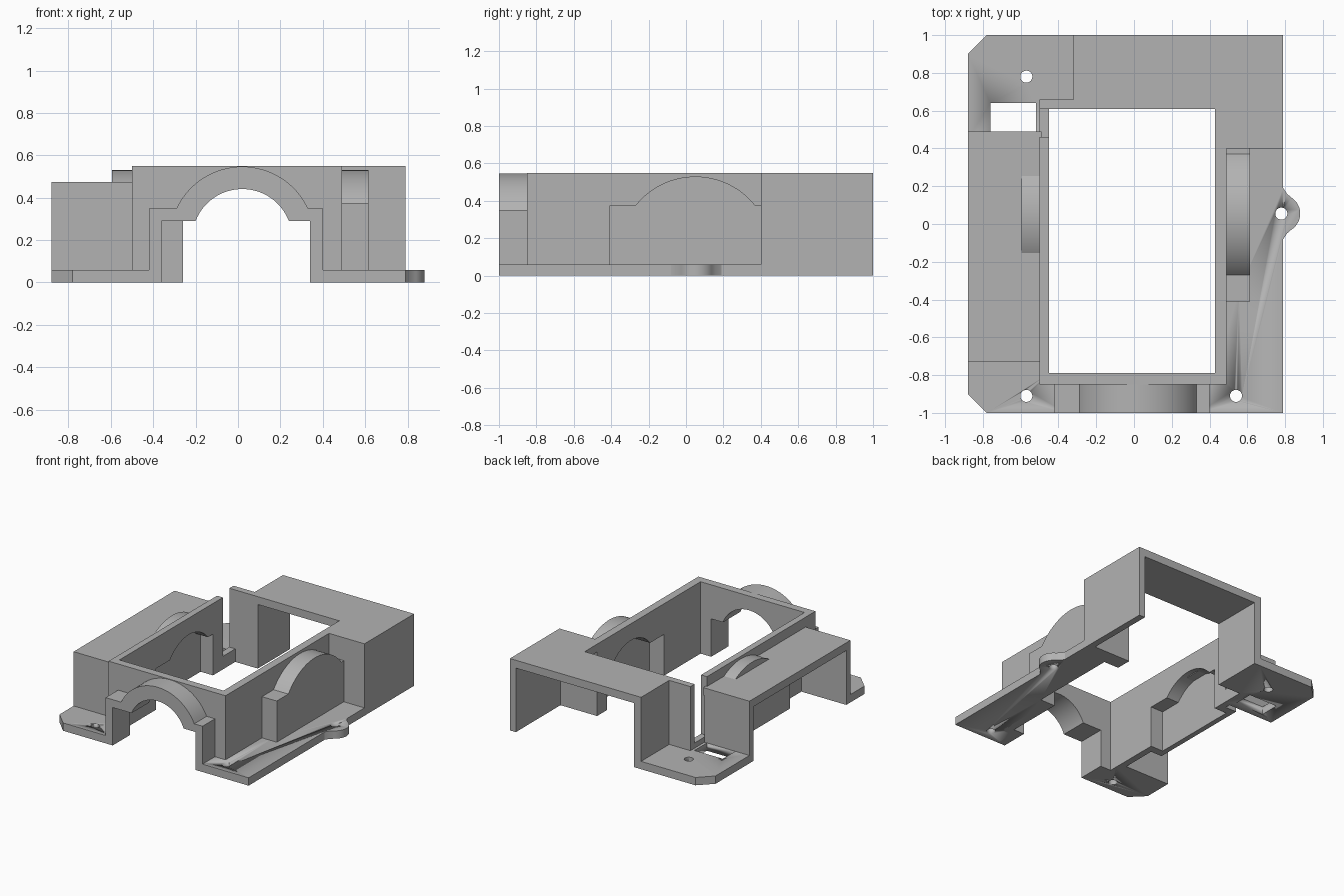
import bpy, bmesh, math
from mathutils import Vector

cube = bpy.data.objects.get("Cube")
if cube:
    bpy.data.objects.remove(cube, do_unlink=True)

grey = bpy.data.materials.new("plain_grey")
grey.use_nodes = True
grey.diffuse_color = (0.45, 0.45, 0.45, 1)
grey.node_tree.nodes["Principled BSDF"].inputs["Base Color"].default_value = (0.45, 0.45, 0.45, 1)

PLACE = {"x": lambda a, b, t: (t, a, b),
         "y": lambda a, b, t: (a, t, b),
         "z": lambda a, b, t: (a, b, t)}


def prism(name, outline, axis, lo, hi):
    """Extrude a flat outline along an axis."""
    bm = bmesh.new()
    face = bm.faces.new([bm.verts.new(PLACE[axis](a, b, lo)) for a, b in outline])
    ext = bmesh.ops.extrude_face_region(bm, geom=[face], use_keep_orig=True)
    verts = [v for v in ext["geom"] if isinstance(v, bmesh.types.BMVert)]
    bmesh.ops.translate(bm, verts=verts, vec=Vector(PLACE[axis](0, 0, hi - lo)))
    bmesh.ops.recalc_face_normals(bm, faces=bm.faces)
    mesh = bpy.data.meshes.new(name)
    bm.to_mesh(mesh)
    bm.free()
    mesh.materials.append(grey)
    obj = bpy.data.objects.new(name, mesh)
    bpy.context.collection.objects.link(obj)
    activate(obj)
    bpy.ops.object.shade_smooth_by_angle(angle=math.radians(30))
    return obj


def activate(obj):
    bpy.ops.object.select_all(action="DESELECT")
    obj.select_set(True)
    bpy.context.view_layer.objects.active = obj


def rect(a0, a1, b0, b1):
    return [(a0, b0), (a1, b0), (a1, b1), (a0, b1)]


def arc(ca, cb, r, start, end, n=32):
    return [(ca + r * math.cos(start + (end - start) * i / n),
             cb + r * math.sin(start + (end - start) * i / n)) for i in range(n + 1)]


def arch(c, cz, r, a0, a1, shoulder, base=0.0):
    """Open outline: post, shoulder, round crown, shoulder, post."""
    t = math.asin((shoulder - cz) / r)
    return [(a0, base), (a0, shoulder)] + arc(c, cz, r, math.pi - t, t) + [(a1, shoulder), (a1, base)]


def band(outer, inner):
    return outer + inner[::-1]


def cut(obj, outline):
    cutter = prism("cutter", outline, "z", -0.1, 0.2)
    cutter.hide_render = True
    mod = obj.modifiers.new("cut", "BOOLEAN")
    mod.operation = "DIFFERENCE"
    mod.solver = "EXACT"
    mod.object = cutter
    activate(obj)
    bpy.ops.object.modifier_apply(modifier=mod.name)
    bpy.data.objects.remove(cutter, do_unlink=True)


def screw_hole(obj, x, y):
    cut(obj, arc(x, y, 0.032, 0, math.tau * 23 / 24, 23))


TOP, LOW, T = 0.55, 0.475, 0.06

# Mounting flanges
ear = [(0.79, -0.08), (0.81, -0.05)] + arc(0.78, 0.055, 0.1, -1.0, 1.0, 20) + [(0.81, 0.16), (0.79, 0.19)]
right_flange = prism("right_flange", [(0.34, -1), (0.79, -1)] + ear + [
    (0.79, 0.42), (0.43, 0.42), (0.43, 0.34), (0.555, 0.34), (0.555, -0.35),
    (0.43, -0.35), (0.43, -0.79), (0.34, -0.79)], "z", 0, T)
screw_hole(right_flange, 0.54, -0.91)
screw_hole(right_flange, 0.78, 0.055)

front_flange = prism("front_left_flange", [
    (-0.88, -0.9), (-0.78, -1), (-0.36, -1), (-0.36, -0.79),
    (-0.45, -0.79), (-0.45, -0.73), (-0.88, -0.73)], "z", 0, T)
screw_hole(front_flange, -0.57, -0.91)

back_flange = prism("back_left_flange", [
    (-0.88, 0.45), (-0.45, 0.45), (-0.45, 0.62), (-0.31, 0.62),
    (-0.31, 1), (-0.78, 1), (-0.88, 0.9)], "z", 0, T)
screw_hole(back_flange, -0.57, 0.78)
cut(back_flange, rect(-0.76, -0.52, 0.49, 0.64))
prism("gap_lip", rect(-0.5, -0.45, 0.46, 0.61), "z", 0, 0.1)

# Front wall with its projecting arch
front_out = arch(0.02, 0.205, 0.342, -0.42, 0.40, 0.35)
front_in = arch(0.02, 0.205, 0.236, -0.36, 0.34, 0.29)
prism("front_arch", band(front_out, front_in), "y", -1, -0.84)
prism("front_wall", band([(-0.5, 0), (-0.5, TOP), (0.49, TOP), (0.49, 0)], front_in),
      "y", -0.85, -0.79)

# Side walls, each with a closed bearing hump
side_out = arch(0.05, 0.122, 0.408, -0.41, 0.40, 0.375)
side_in = arch(0.05, 0.122, 0.30, -0.35, 0.34, 0.315)
for side, x_in, x_out, x_hump, y_end, cap in (
        ("right", 0.43, 0.49, 0.615, 0.46, 0.06), ("left", -0.45, -0.50, -0.595, 0.46, 0.04)):
    s = 1 if x_in > 0 else -1
    wall = [(-0.85, 0), (-0.85, TOP), (y_end, TOP), (y_end, 0)]
    prism(side + "_wall", band(wall, side_in), "x", *sorted((x_in, x_out)))
    prism(side + "_hump", band(side_out, side_in), "x", *sorted((x_out - s * 0.01, x_hump)))
    prism(side + "_hump_cap", side_out, "x", *sorted((x_hump - s * cap, x_hump)))

# Low left box, open outward and underneath
prism("left_box_top", rect(-0.88, -0.49, -0.73, 0.49), "z", LOW - T, LOW)
prism("left_box_front", rect(-0.88, -0.49, -0.73, -0.68), "z", 0, LOW)
prism("left_box_back", rect(-0.88, -0.5, 0.44, 0.49), "z", 0, LOW)

# Tall back housing, open to the rear and underneath
prism("back_top", [(-0.32, 1), (-0.32, 0.66), (-0.5, 0.66), (-0.5, 0.61), (0.43, 0.61),
                   (0.43, 0.4), (0.79, 0.4), (0.79, 1)], "z", TOP - T, TOP)
prism("back_left_wall", [(-0.5, 0.61), (-0.26, 0.61), (-0.26, 1), (-0.32, 1),
                         (-0.32, 0.66), (-0.5, 0.66)], "z", 0, TOP)
prism("back_right_wall", [(0.43, 0.4), (0.79, 0.4), (0.79, 1), (0.74, 1),
                          (0.74, 0.46), (0.43, 0.46)], "z", 0, TOP)
